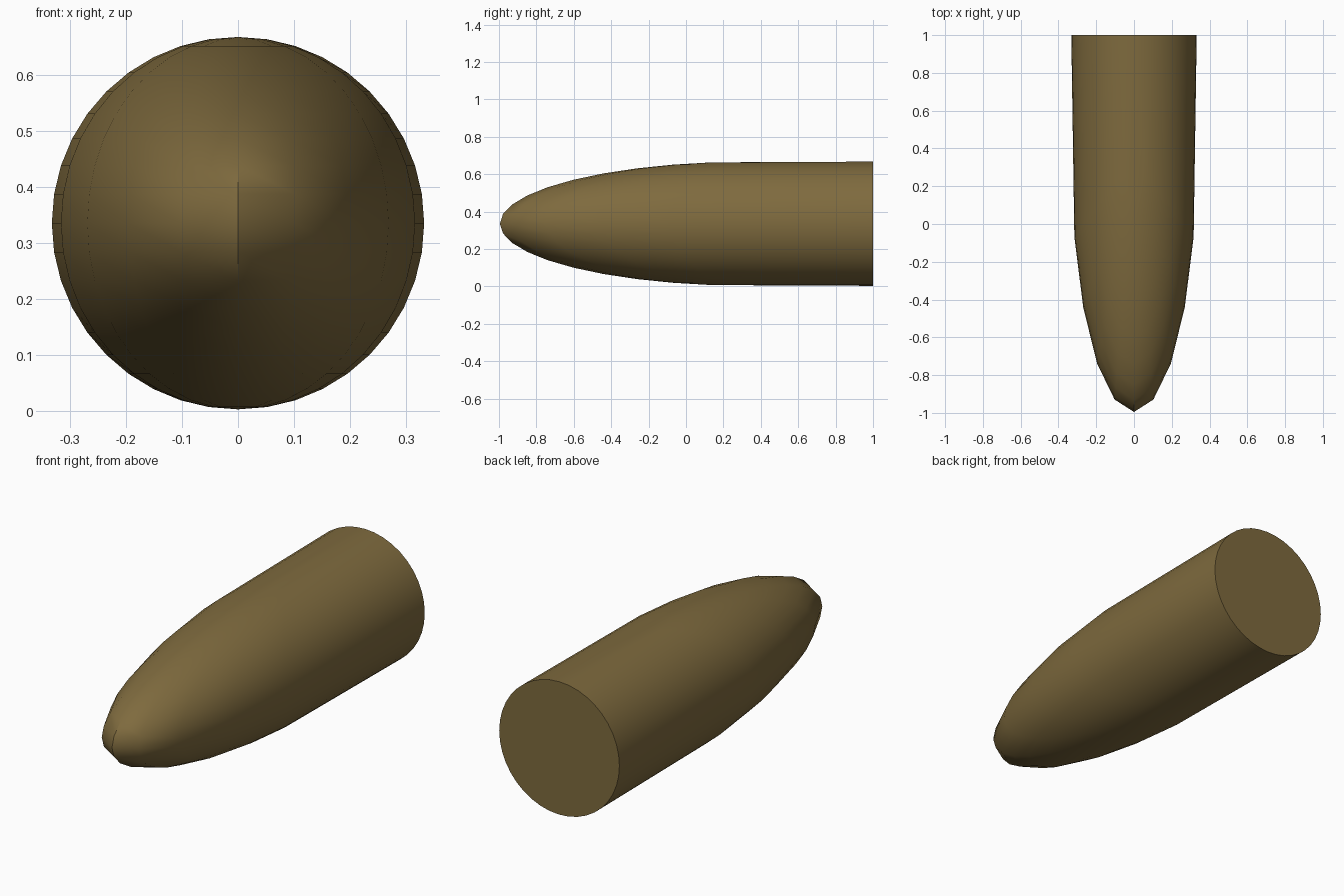
import bpy, bmesh

if "Cube" in bpy.data.objects:
    bpy.data.objects.remove(bpy.data.objects["Cube"])

R = 0.332        # body radius
STRETCH = 1.34   # nose half-length
TIP, BACK, MID_Z = -0.995, 1.0, 0.335

# Rounded nose: front half of a sphere, stretched along y
bm = bmesh.new()
bmesh.ops.create_uvsphere(bm, u_segments=20, v_segments=20, radius=1.0)
bmesh.ops.delete(bm, geom=[v for v in bm.verts if v.co.y > 1e-4], context='VERTS')

# Rim is pulled straight back to form the long body
for v in bm.verts:
    on_rim = abs(v.co.y) < 1e-4
    y = BACK if on_rim else TIP + STRETCH * (1 + v.co.y)
    v.co = (v.co.x * R, y, v.co.z * R + MID_Z)

# Flat back cap
bmesh.ops.holes_fill(bm, edges=[e for e in bm.edges if e.is_boundary], sides=0)
bmesh.ops.recalc_face_normals(bm, faces=bm.faces)

mesh = bpy.data.meshes.new("bullet_body")
bm.to_mesh(mesh)
bm.free()
body = bpy.data.objects.new("bullet_body", mesh)
bpy.context.collection.objects.link(body)

mat = bpy.data.materials.new("dull_brass")
mat.diffuse_color = (0.21, 0.145, 0.048, 1)
mat.use_nodes = True
mat.node_tree.nodes["Principled BSDF"].inputs["Base Color"].default_value = mat.diffuse_color
mesh.materials.append(mat)

bpy.context.view_layer.objects.active = body
body.select_set(True)
bpy.ops.object.shade_smooth_by_angle(angle=0.7)
